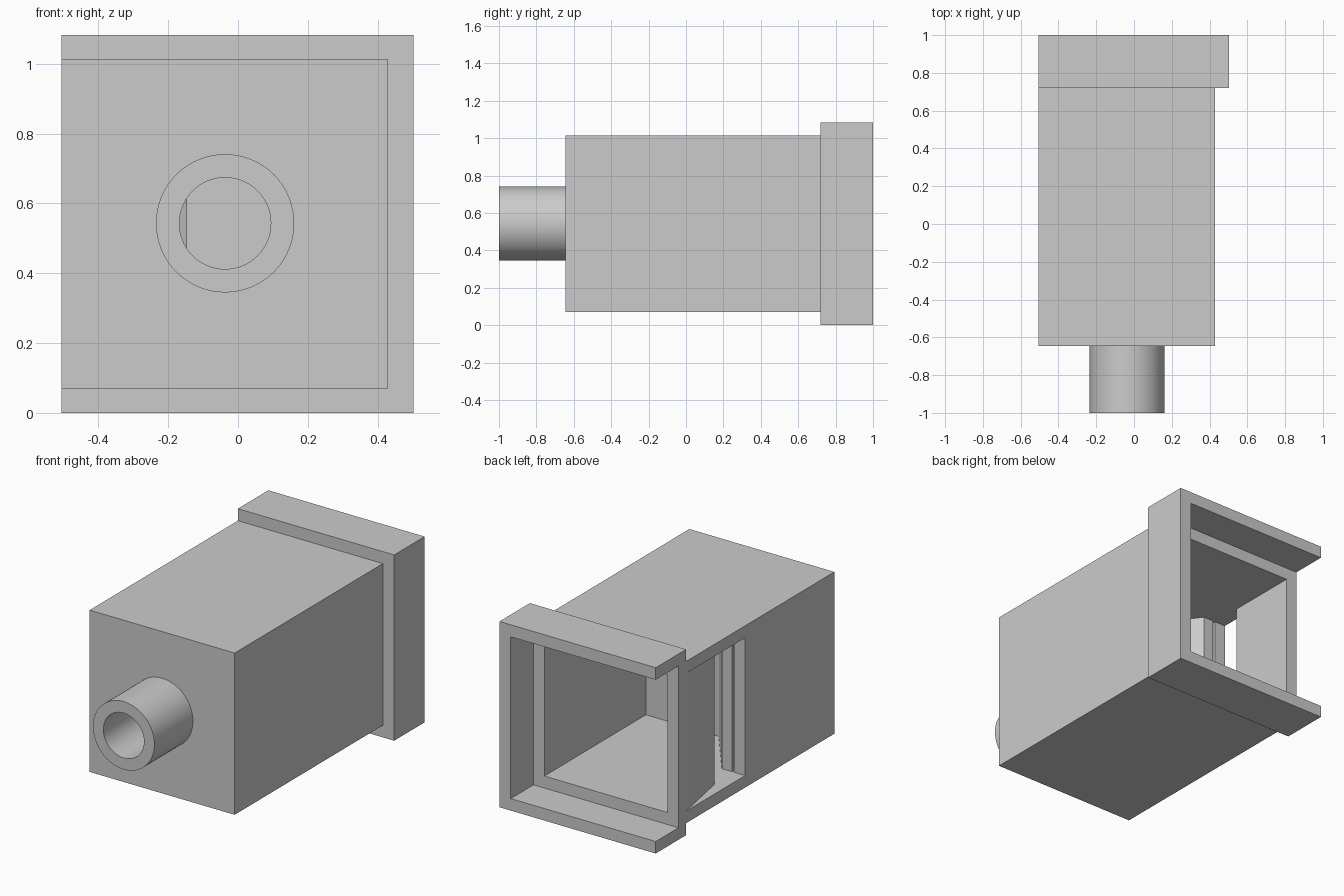
import bpy
import bmesh
from mathutils import Matrix, Vector

cube = bpy.data.objects.get("Cube")
if cube:
    bpy.data.objects.remove(cube, do_unlink=True)

grey = bpy.data.materials.new("plain_grey")
grey.use_nodes = True
GREY = (0.6, 0.6, 0.6, 1)
grey.diffuse_color = GREY
grey.node_tree.nodes["Principled BSDF"].inputs["Base Color"].default_value = GREY

# Main dimensions
X0, X1 = -0.505, 0.43           # body sides
FRONT, STEP, SHELL_END = -0.645, 0.72, 0.79
Z0, Z1 = 0.07, 1.013            # body bottom and top
T = 0.07                        # wall thickness
IN_X0, IN_X1 = X0 + T, X1 - T
IN_Z0, IN_Z1 = Z0 + T, Z1 - T
LIP = 0.177                     # far edge of the side window
AXIS = (-0.037, 0.543)          # tube centre in x and z


def make_object(name, bm):
    bmesh.ops.recalc_face_normals(bm, faces=bm.faces[:])
    mesh = bpy.data.meshes.new(name)
    bm.to_mesh(mesh)
    bm.free()
    mesh.materials.append(grey)
    obj = bpy.data.objects.new(name, mesh)
    bpy.context.scene.collection.objects.link(obj)
    return obj


def prism(name, plan, z0, z1):
    """Extrude a plan outline upwards."""
    bm = bmesh.new()
    base = bm.faces.new([bm.verts.new((x, y, z0)) for x, y in plan])
    top = bmesh.ops.extrude_face_region(bm, geom=[base])["geom"]
    verts = [v for v in top if isinstance(v, bmesh.types.BMVert)]
    bmesh.ops.translate(bm, verts=verts, vec=Vector((0, 0, z1 - z0)))
    return make_object(name, bm)


def box(name, x0, x1, y0, y1, z0, z1):
    return prism(name, [(x0, y0), (x1, y0), (x1, y1), (x0, y1)], z0, z1)


def cylinder(name, radius, y0, y1):
    bm = bmesh.new()
    place = (Matrix.Translation((AXIS[0], (y0 + y1) / 2, AXIS[1]))
             @ Matrix.Rotation(1.5707963, 4, 'X'))
    bmesh.ops.create_cone(bm, cap_ends=True, segments=64, radius1=radius,
                          radius2=radius, depth=y1 - y0, matrix=place)
    return make_object(name, bm)


def cut(obj, cutter):
    """Subtract the cutter and discard it."""
    mod = obj.modifiers.new("cut", 'BOOLEAN')
    mod.operation = 'DIFFERENCE'
    mod.solver = 'EXACT'
    mod.object = cutter
    cutter.hide_render = True
    bpy.context.view_layer.objects.active = obj
    bpy.ops.object.modifier_apply(modifier=mod.name)
    bpy.data.objects.remove(cutter, do_unlink=True)


# Body shell
body = box("body", X0, X1, FRONT, SHELL_END, Z0, Z1)

# Open rear chamber, ending at a wall that slopes up to a lip
rear = [(IN_X1, 0.9), (IN_X1, -0.145), (-0.11, -0.145),
        (-0.355, LIP), (IN_X0, LIP), (IN_X0, 0.9)]
cut(body, prism("rear_cutter", rear, IN_Z0, IN_Z1))

# Front chamber narrowing to a thin slit beside the lip
SLIT = IN_X0 + 0.015
front = [(IN_X1, FRONT + T), (IN_X1, -0.215), (-0.147, -0.215),
         (SLIT, 0.12), (SLIT, 0.2), (IN_X0, 0.2), (IN_X0, FRONT + T)]
cut(body, prism("front_cutter", front, IN_Z0, IN_Z1))

# Side window with a long ramped edge
window = [(-0.6, LIP), (-0.42, LIP), (-0.42, 0.283), (X0, STEP), (-0.6, STEP)]
cut(body, prism("window_cutter", window, IN_Z0, IN_Z1))

# Inlet tube and its bore through the front wall
cut(body, cylinder("wall_bore", 0.131, FRONT - 0.1, FRONT + 0.15))
tube = cylinder("inlet_tube", 0.198, -1.0, FRONT)
cut(tube, cylinder("tube_bore", 0.131, -1.1, FRONT + 0.1))

# Rear collar, open on one side
collar = box("rear_collar", X0, 0.503, STEP, 1.0, 0, 1.083)
cut(collar, box("collar_cutter", -0.6, X1, 0.6, 1.1, Z0, Z1))

# Smooth round walls, sharp edges
for obj in (body, tube, collar):
    bpy.ops.object.select_all(action='DESELECT')
    obj.select_set(True)
    bpy.context.view_layer.objects.active = obj
    bpy.ops.object.shade_smooth_by_angle(angle=0.5)
